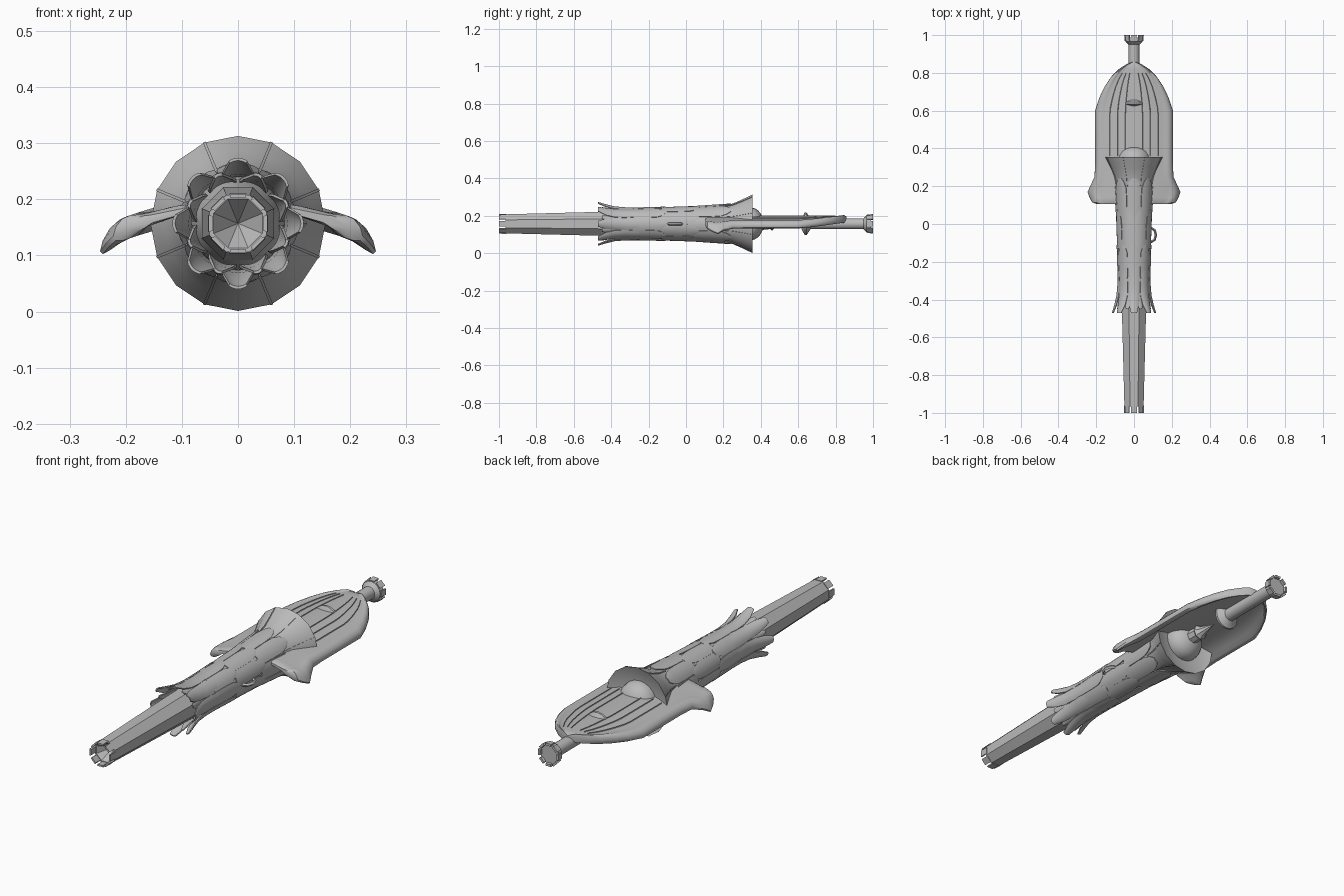
import bpy, bmesh, math
from mathutils import Vector

if "Cube" in bpy.data.objects:
    bpy.data.objects.remove(bpy.data.objects["Cube"])

CZ = 0.157                      # height of the long axis
TAU = math.tau
grey = bpy.data.materials.new("plain grey")
grey.diffuse_color = (0.5, 0.5, 0.5, 1)
grey.use_nodes = True
grey.node_tree.nodes["Principled BSDF"].inputs["Base Color"].default_value = grey.diffuse_color


def finish(name, bm, smooth=30):
    bmesh.ops.remove_doubles(bm, verts=bm.verts, dist=1e-5)
    bmesh.ops.recalc_face_normals(bm, faces=bm.faces)
    me = bpy.data.meshes.new(name)
    bm.to_mesh(me)
    bm.free()
    ob = bpy.data.objects.new(name, me)
    bpy.context.collection.objects.link(ob)
    me.materials.append(grey)
    if smooth:
        bpy.ops.object.select_all(action='DESELECT')
        ob.select_set(True)
        bpy.context.view_layer.objects.active = ob
        bpy.ops.object.shade_smooth_by_angle(angle=math.radians(smooth))
    return ob


def polar(y, r, a):
    return Vector((r * math.sin(a), y, CZ + r * math.cos(a)))


def skin(bm, rings, closed=True):
    """Bridge rows of points with quads."""
    rows = [[bm.verts.new(p) for p in ring] for ring in rings]
    for a, b in zip(rows, rows[1:]):
        n = len(a)
        for i in range(n if closed else n - 1):
            j = (i + 1) % n
            bm.faces.new((a[i], a[j], b[j], b[i]))
    return rows


def lathe(name, profile, n, phase=0.0, smooth=30):
    bm = bmesh.new()
    skin(bm, [[polar(y, max(r, 1e-4), TAU * (i + phase) / n) for i in range(n)]
              for y, r in profile])
    bmesh.ops.dissolve_degenerate(bm, edges=bm.edges, dist=2e-4)
    return finish(name, bm, smooth)


def teeth(name, y0, y1, r0, r1, wall, fill):
    """Eight flat crenel blocks around a rim."""
    bm = bmesh.new()
    for k in range(8):
        a, h = TAU * k / 8, TAU / 16 * fill
        rows = [[polar(y, r - wall, a - h), polar(y, r - wall, a + h),
                 polar(y, r, a + h), polar(y, r, a - h)] for y, r in ((y0, r0), (y1, r1))]
        ends = skin(bm, rows)
        for e in ends:
            bm.faces.new(e)
    return finish(name, bm, 0)


def petals(name, stations, count, phase=0.0, thick=0.005):
    """Ring of curved leaves; stations are (y, radius, width share, crown)."""
    bm = bmesh.new()
    m = 6
    for k in range(count):
        a = TAU * (k + phase) / count
        half = TAU / count / 2
        rings = []
        for y, r, w, crown in stations:
            us = [-1 + 2 * i / m for i in range(m + 1)]
            top = [polar(y, r + crown * (1 - u * u), a + u * w * half) for u in us]
            low = [polar(y, r - thick + crown * (1 - u * u), a + u * w * half)
                   for u in reversed(us)]
            rings.append(top + low)
        rows = skin(bm, rings)
        bm.faces.new(rows[0])
        bm.faces.new(rows[-1])
    return finish(name, bm)


# Barrel: eight-sided tube with a shallow hollow at the muzzle
lathe("barrel", [(-0.90, 0), (-0.965, 0.047), (-0.965, 0.055), (-0.47, 0.069), (-0.3, 0.072)],
      8, 0.5, 20)
teeth("muzzle_teeth", -1.0, -0.96, 0.055, 0.056, 0.008, 0.72)

# Body core with flared bell and recessed rear face
lathe("body", [(-0.42, 0.06), (-0.36, 0.074), (-0.3, 0.083), (-0.1, 0.087), (0.1, 0.093),
               (0.2, 0.098), (0.25, 0.108), (0.30, 0.130), (0.355, 0.156),
               (0.352, 0.150), (0.335, 0.08), (0.335, 0)], 16)

# Rows of overlapping leaves: flaring collar in front, scales pointing back behind it
petals("collar_leaves", [(-0.24, 0.087, 0.8, 0.001), (-0.32, 0.085, 0.98, 0.003),
                         (-0.38, 0.087, 0.92, 0.006), (-0.43, 0.098, 0.7, 0.007),
                         (-0.47, 0.113, 0.36, 0.004)], 8)
petals("inner_collar_leaves", [(-0.28, 0.083, 0.9, 0.0), (-0.36, 0.078, 0.9, 0.003),
                               (-0.41, 0.083, 0.7, 0.004), (-0.45, 0.094, 0.2, 0.002)], 8, 0.5)
for i, (y0, y1, r0, r1) in enumerate([(-0.28, -0.11, 0.086, 0.091),
                                      (-0.13, 0.07, 0.089, 0.096),
                                      (0.04, 0.24, 0.094, 0.108)]):
    st = []
    for t, w in ((0, 0.96), (0.5, 0.98), (0.75, 0.92), (0.9, 0.66), (1, 0.3)):
        st.append((y0 + (y1 - y0) * t, r0 + (r1 - r0) * t, w, 0.001))
    petals("scale_row_%d" % (i + 1), st, 8, 0.5 * (i % 2))

# Thin seams along the bell
petals("bell_ribs", [(0.2, 0.101, 0.06, 0), (0.25, 0.111, 0.06, 0), (0.30, 0.132, 0.05, 0),
                     (0.353, 0.157, 0.04, 0)], 8, 0.5)

# Dome and spike at the back of the body
lathe("rear_dome", [(0.33, 0.088)] + [(0.345 + 0.07 * math.sin(t), 0.088 * math.cos(t))
                                      for t in (0, 0.3, 0.6, 0.9, 1.2, math.pi / 2)], 20)
lathe("rear_spike", [(0.39, 0.035), (0.45, 0.028), (0.46, 0.036), (0.475, 0.022), (0.56, 0)], 8)

# Rear rod, its collar and the toothed pommel
lathe("rear_rod", [(0.63, 0), (0.63, 0.029), (0.95, 0.029), (0.965, 0.046), (0.988, 0.048),
                   (0.988, 0)], 16)
lathe("rod_collar", [(0.615, 0), (0.618, 0.03), (0.635, 0.06), (0.645, 0.06), (0.665, 0.03)], 16)
teeth("pommel_teeth", 0.968, 1.0, 0.051, 0.054, 0.011, 0.7)

# Arched rear shield with swept shoulders
OUTLINE = [(0.105, 0.195), (0.115, 0.222), (0.14, 0.236), (0.17, 0.246), (0.20, 0.232),
           (0.25, 0.209), (0.32, 0.206), (0.45, 0.206), (0.60, 0.206), (0.67, 0.183),
           (0.73, 0.154), (0.78, 0.120), (0.82, 0.080), (0.845, 0.042), (0.858, 0.008)]


def top_z(x):
    return 0.205 - 0.9 * x * x - 11 * max(0, abs(x) - 0.2) ** 2


def half_width(y):
    for (ya, wa), (yb, wb) in zip(OUTLINE, OUTLINE[1:]):
        if ya <= y <= yb:
            return wa + (wb - wa) * (y - ya) / (yb - ya)
    return 0.0


# Section as (share of half width, depth below the arch): rounded rim, thinner middle
half_top = [(0, 0.006), (0.25, 0.006), (0.5, 0.006), (0.72, 0.006), (0.8, 0.004),
            (0.86, 0.0), (0.93, 0.001), (0.98, 0.008), (1.0, 0.02)]
half_low = [(0.98, 0.032), (0.93, 0.04), (0.86, 0.041), (0.78, 0.03), (0.5, 0.024), (0, 0.024)]
right = half_top + half_low
section = right + [(-u, d) for u, d in reversed(right[1:-1])]
bm = bmesh.new()
rings = []
for y, w in OUTLINE:
    k = 0.55 if y in (OUTLINE[0][0], OUTLINE[-1][0]) else 1.0
    rings.append([(u * w, y, top_z(u * w) - 0.02 + (0.02 - d) * k) for u, d in section])
rows = skin(bm, rings)
bm.faces.new(rows[0])
bm.faces.new(rows[-1])
finish("rear_shield", bm, 40)

# Fine ridges running along the shield
bm = bmesh.new()
for u in (-0.62, -0.42, -0.22, 0.22, 0.42, 0.62):
    rings = []
    for i in range(13):
        y = 0.36 + 0.44 * i / 12
        x, e = u * half_width(y), 0.003
        z = top_z(x) - 0.006
        rings.append([(x - e, y, z - 0.004), (x, y, z + 0.003), (x + e, y, z - 0.004)])
    rows = skin(bm, rings)
    bm.faces.new(rows[0])
    bm.faces.new(rows[-1])
finish("shield_ridges", bm)

# Small eyelet on the right side of the body
bm = bmesh.new()
rings = []
for k in range(9):
    a = TAU * k / 8
    rings.append([(0.092 + (0.024 + dr) * math.cos(a), -0.058 + (0.036 + dr) * math.sin(a), CZ + dz)
                  for dr, dz in ((0.007, 0), (0, 0.008), (-0.007, 0), (0, -0.008))])
skin(bm, rings)
finish("side_eyelet", bm, 0)
